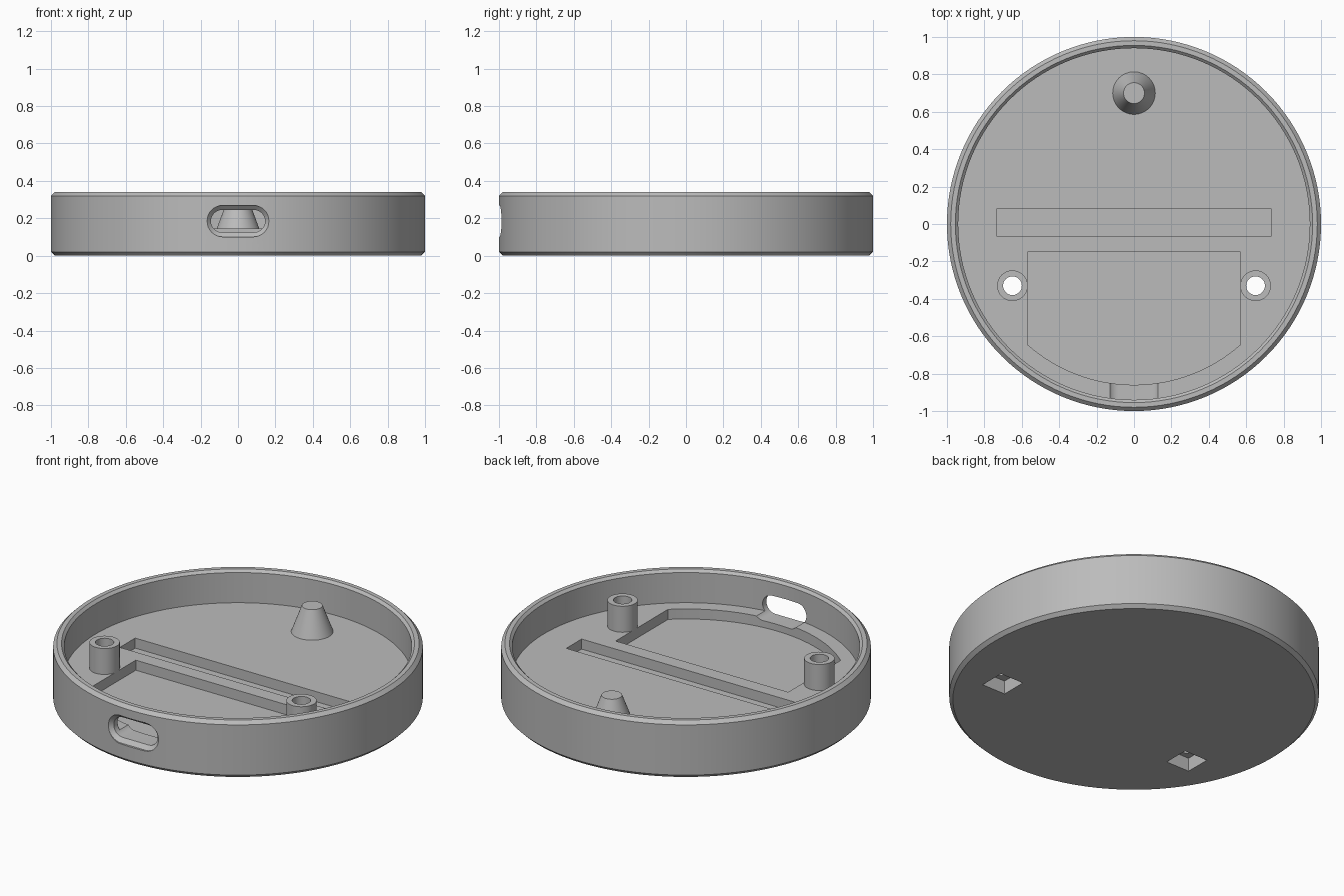
import bpy, bmesh, math
from mathutils import Vector

cube = bpy.data.objects.get("Cube")
if cube:
    bpy.data.objects.remove(cube, do_unlink=True)

RADIUS, HEIGHT, INNER, FLOOR = 1.0, 0.34, 0.94, 0.145
POST_X, POST_Y, POST_TOP = 0.65, -0.33, 0.30

grey = bpy.data.materials.new("plain_grey")
grey.use_nodes = True
colour = (0.5, 0.5, 0.5, 1)
grey.diffuse_color = colour
grey.node_tree.nodes["Principled BSDF"].inputs["Base Color"].default_value = colour


def make_object(name, bm):
    bmesh.ops.remove_doubles(bm, verts=bm.verts, dist=1e-5)
    bmesh.ops.recalc_face_normals(bm, faces=bm.faces)
    mesh = bpy.data.meshes.new(name)
    bm.to_mesh(mesh)
    bm.free()
    mesh.materials.append(grey)
    obj = bpy.data.objects.new(name, mesh)
    bpy.context.collection.objects.link(obj)
    return obj


def loft(name, rings, closed=False):
    """Skin equal-length rings; cap the ends unless the loop closes on itself."""
    bm = bmesh.new()
    rows = [[bm.verts.new(p) for p in ring] for ring in rings]
    n = len(rows[0])
    pairs = list(zip(rows, rows[1:]))
    if closed:
        pairs.append((rows[-1], rows[0]))
    else:
        bm.faces.new(rows[0])
        bm.faces.new(rows[-1])
    for a, b in pairs:
        for i in range(n):
            j = (i + 1) % n
            bm.faces.new((a[i], a[j], b[j], b[i]))
    return make_object(name, bm)


def circle(r, z, x=0, y=0, n=48):
    return [Vector((x + r * math.cos(math.tau * i / n),
                    y + r * math.sin(math.tau * i / n), z)) for i in range(n)]


def prism(name, outline, z0, z1):
    return loft(name, [[(x, y, z) for x, y in outline] for z in (z0, z1)])


def box_outline(x0, x1, y0, y1):
    return [(x0, y0), (x1, y0), (x1, y1), (x0, y1)]


def stadium(half_width, r, y, z=0.185, n=16):
    """Upright rounded slot section."""
    ring = []
    for side in (1, -1):
        for i in range(n + 1):
            a = -math.pi / 2 + math.pi * i / n
            ring.append((side * (half_width - r + r * math.cos(a)), y,
                         z + side * r * math.sin(a)))
    return ring


def smooth(obj):
    bpy.ops.object.select_all(action='DESELECT')
    obj.select_set(True)
    bpy.context.view_layer.objects.active = obj
    bpy.ops.object.shade_smooth_by_angle(angle=math.radians(25))


# Round tray with chamfered edges
profile = [(0.98, 0), (RADIUS, 0.02), (RADIUS, HEIGHT - 0.02), (0.98, HEIGHT),
           (0.955, HEIGHT), (INNER, HEIGHT - 0.015), (INNER, FLOOR)]
tray = loft("round_tray", [circle(r, z, n=128) for r, z in profile])

# Floor recesses: long slot and a bay with a curved front
cutters = [prism("slot_cutter", box_outline(-0.735, 0.735, -0.065, 0.08), 0.085, 0.25)]
bay = [(0.57, -0.15), (-0.57, -0.15)]
half = math.asin(0.57 / 0.86)
for i in range(33):
    a = -half + 2 * half * i / 32
    bay.append((0.86 * math.sin(a), -0.86 * math.cos(a)))
cutters.append(prism("bay_cutter", bay, 0.085, 0.25))

# Flared port opening through the front wall
cutters.append(loft("port_cutter", [
    stadium(0.166, 0.084, -1.1), stadium(0.166, 0.084, -0.987),
    stadium(0.145, 0.06, -0.965), stadium(0.145, 0.06, -0.8)]))

# Screw holes with square pockets underneath
for x in (-POST_X, POST_X):
    cutters.append(loft("screw_cutter", [circle(0.05, z, x, POST_Y) for z in (-0.1, 0.4)]))
    cutters.append(prism("nut_cutter", box_outline(
        x - 0.077, x + 0.077, POST_Y - 0.077, POST_Y + 0.077), -0.1, 0.08))

for cutter in cutters:
    cutter.hide_render = True
    mod = tray.modifiers.new(cutter.name, 'BOOLEAN')
    mod.operation = 'DIFFERENCE'
    mod.solver = 'EXACT'
    mod.object = cutter
    bpy.context.view_layer.objects.active = tray
    bpy.ops.object.modifier_apply(modifier=mod.name)
for cutter in cutters:
    bpy.data.objects.remove(cutter, do_unlink=True)
smooth(tray)

# Hollow screw posts
for side, x in (("left", POST_X), ("right", -POST_X)):
    section = [(0.082, FLOOR - 0.003), (0.082, POST_TOP), (0.05, POST_TOP),
               (0.05, FLOOR - 0.003)]
    smooth(loft(side + "_screw_post",
                [circle(r, z, x, POST_Y) for r, z in section], closed=True))

# Tapered peg at the back
smooth(loft("tapered_peg", [circle(0.115, FLOOR - 0.003, 0, 0.7),
                            circle(0.056, POST_TOP, 0, 0.7)]))
